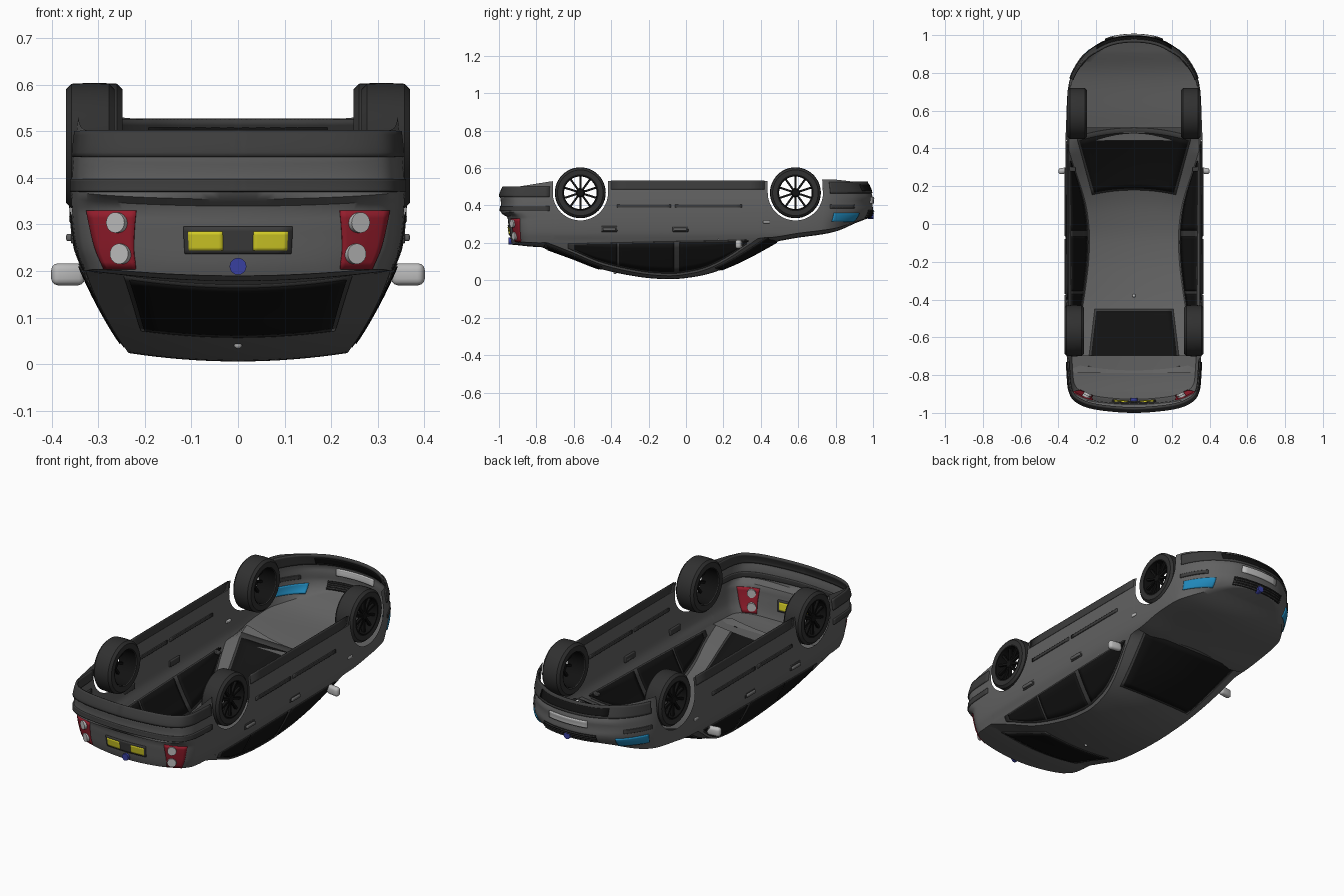
import bpy, bmesh, math
from mathutils import Matrix, Vector

if "Cube" in bpy.data.objects:
    bpy.data.objects.remove(bpy.data.objects["Cube"])


def mat(name, r, g, b):
    m = bpy.data.materials.new(name)
    m.diffuse_color = (r, g, b, 1)
    m.use_nodes = True
    m.node_tree.nodes["Principled BSDF"].inputs["Base Color"].default_value = m.diffuse_color
    return m


PAINT = mat("dark_grey_paint", .12, .12, .12)
RUBBER = mat("rubber", .03, .03, .03)
TRIM = mat("trim", .045, .045, .045)
BLACK = mat("black", .006, .006, .006)
RED = mat("red", .3, .012, .025)
BLUE = mat("lamp_blue", .015, .25, .5)
YELLOW = mat("yellow", .65, .6, .02)
BADGE = mat("badge_blue", .04, .05, .35)
LIGHT = mat("light_grey", .5, .5, .5)


def finish(name, bm, m, mirror=False, solid=0, angle=35):
    bmesh.ops.remove_doubles(bm, verts=bm.verts, dist=1e-5)
    bmesh.ops.dissolve_degenerate(bm, edges=bm.edges, dist=1e-5)
    bmesh.ops.recalc_face_normals(bm, faces=bm.faces)
    me = bpy.data.meshes.new(name)
    bm.to_mesh(me)
    bm.free()
    me.polygons.foreach_set("use_smooth", [True] * len(me.polygons))
    me.set_sharp_from_angle(angle=math.radians(angle))
    me.materials.append(m)
    ob = bpy.data.objects.new(name, me)
    bpy.context.collection.objects.link(ob)
    if solid:
        s = ob.modifiers.new("thickness", 'SOLIDIFY')
        s.thickness, s.offset = solid, 0
    if mirror:
        ob.modifiers.new("mirror", 'MIRROR')
    return ob


def add_grid(bm, rows):
    vs = [[bm.verts.new(p) for p in r] for r in rows]
    for a, b in zip(vs, vs[1:]):
        for i in range(len(a) - 1):
            bm.faces.new((a[i], a[i + 1], b[i + 1], b[i]))


def sheet(name, rows, m, mirror=False, solid=.01):
    bm = bmesh.new()
    add_grid(bm, rows)
    return finish(name, bm, m, mirror, solid)


def lerp(a, b, n):
    return [a + (b - a) * i / n for i in range(n + 1)]


def curve(pts):
    """Smooth 1D curve through points given in rising order."""
    def f(v):
        v = min(max(v, pts[0][0]), pts[-1][0])
        i = max(k for k in range(len(pts) - 1) if pts[k][0] <= v)
        def slope(k):
            a, b = pts[max(k - 1, 0)], pts[min(k + 1, len(pts) - 1)]
            return (b[1] - a[1]) / (b[0] - a[0])
        (x0, y0), (x1, y1) = pts[i], pts[i + 1]
        h = x1 - x0
        t = (v - x0) / h
        return (y0 * (1 + 2 * t) * (1 - t) ** 2 + y1 * t * t * (3 - 2 * t)
                + h * slope(i) * t * (1 - t) ** 2 + h * slope(i + 1) * t * t * (t - 1))
    return f


# The car lies on its roof: rear end at -y, wheels up
hood = curve([(-1, .19), (-.8, .178), (-.1, .19), (.45, .205), (.6, .228), (.8, .255), (.9, .283), (1, .335)])
roof = curve([(-.8, .187), (-.615, .12), (-.455, .06), (-.25, .018), (-.1, .006), (0, .012),
              (.13, .037), (.29, .1), (.45, .185), (.55, .245)])
width = curve([(.17, .9), (.21, .935), (.25, .975), (.33, 1), (.42, 1), (.54, .965)])
rear_in = curve([(.17, .075), (.21, .06), (.3, .045), (.345, .035), (.36, 0), (.45, 0), (.53, .035)])
front_in = curve([(.27, .075), (.3, .055), (.34, .015), (.38, 0), (.44, 0), (.54, .04)])
WHEELS = [(-.565, .317), (.585, .3)]
WZ, ARCH = .468, .148

# Plan outline, nose centre to tail centre
ctrl = [(-.1, .99), (0, 1), (.1, .99), (.18, .96), (.26, .9), (.325, .8), (.35, .7), (.36, .5), (.362, 0),
        (.36, -.5), (.35, -.8), (.335, -.9), (.29, -.95), (.19, -.98), (0, -.995), (-.19, -.98)]
outline = []
for k in range(1, len(ctrl) - 2):
    p = [Vector(c) for c in ctrl[k - 1:k + 3]]
    for t in lerp(0, 1, 10)[:-1]:
        q = .5 * (2 * p[1] + (p[2] - p[0]) * t + (2 * p[0] - 5 * p[1] + 4 * p[2] - p[3]) * t * t
                  + (3 * p[1] - p[0] - 3 * p[2] + p[3]) * t ** 3)
        outline.append((q.x, q.y))
outline.append((0, -.995))


def out_x(y):
    for a, b in zip(outline, outline[1:]):
        if b[1] <= y <= a[1]:
            return a[0] + (b[0] - a[0]) * (a[1] - y) / max(a[1] - b[1], 1e-9)
    return 0


def end_pts(x0, x1, end, n=8):
    half = [p for p in outline if p[1] * end > .6]
    res = []
    for x in lerp(x0, x1, n):
        for a, b in zip(half, half[1:]):
            if min(a[0], b[0]) <= abs(x) <= max(a[0], b[0]):
                t = (abs(x) - a[0]) / ((b[0] - a[0]) or 1)
                res.append((x, a[1] + (b[1] - a[1]) * t))
                break
    return res


def side_pts(y0, y1, n=10):
    return [(out_x(y), y) for y in lerp(y0, y1, n)]


def skin(p, z):
    x, y = p
    w = min(max((abs(y) - .6) / .35, 0), 1) ** 2
    inset = front_in(z) if y > 0 else rear_in(z)
    return (x * width(z), y - math.copysign(inset * w, y), z)


def shoulder(p):
    return hood(p[1]) + .024 * (p[0] / .36) ** 2


def bottom(y):
    for yc, _ in WHEELS:
        if abs(y - yc) <= ARCH + 1e-6:
            return WZ - math.sqrt(max(ARCH ** 2 - (y - yc) ** 2, 0))
    return .53 - max(0, -y - .72) * .15 if y < .72 else .54 - max(0, y - .8) * .1


def patch(name, pts, z0, z1, m, mirror=True, solid=.01):
    sheet(name, [[skin(p, z) for p in pts] for z in lerp(z0, z1, 6)], m, mirror, solid)


# Lower body with wheel arches, bonnet and boot lid
stations = [p for p in outline if all(abs(p[1] - c) > ARCH + .004 for c, _ in WHEELS)]
for c, _ in WHEELS:
    ys = [c + s * (ARCH + .001) for s in (-1, 1)] + [c + ARCH * math.cos(math.pi * i / 24) for i in range(25)]
    stations += [(out_x(y), y) for y in ys]
stations.sort(key=lambda p: -p[1])
bm = bmesh.new()
add_grid(bm, [[skin(p, z) for z in lerp(bottom(p[1]), shoulder(p), 20)] for p in stations])
for keep in (lambda y: y > .44, lambda y: y < -.7):
    rows = []
    for p in filter(lambda q: keep(q[1]), stations):
        x, y, _ = skin(p, shoulder(p))
        rows.append([(x * f, y, hood(p[1]) + .024 * (p[0] * f / .36) ** 2) for f in lerp(1, 0, 8)])
    add_grid(bm, rows)
finish("body_shell", bm, PAINT, True)


# Cabin surfaces
def belt(y):
    return shoulder((out_x(y), y))


def cabin_x(y, z):
    d = belt(y) - z
    return out_x(y) * width(belt(y)) - .42 * d - .7 * d * d


def top_z(x, y):
    return roof(y + .55 * x * x * min(max((y + .1) / .4, 0), 1)) + .33 * x * x


def roof_edge(y):
    z = .1
    for _ in range(15):
        z = min(.5 * z + .5 * top_z(cabin_x(y, z), y), belt(y))
    return z


rows = []
for y in lerp(-.79, .51, 52):
    e = roof_edge(y)
    xe = cabin_x(y, e)
    rows.append([(cabin_x(y, z), y, z) for z in lerp(belt(y), e, 5)]
                + [(xe * f, y, top_z(xe * f, y)) for f in lerp(1, 0, 8)[1:]])
sheet("cabin_shell", rows, PAINT, True, 0)


# Glass and its dark surrounds
def side_glass(name, y0, y1, gap, m, solid):
    rows = []
    for y in lerp(y0, y1, 20):
        a, b = roof_edge(y) + gap, belt(y) - gap * .5
        if a < b:
            rows.append([(cabin_x(y, z), y, z) for z in lerp(a, b, 5)])
    sheet(name, rows, m, True, solid)


def end_glass(name, y0, y1, w0, w1, bow, m, solid):
    rows = []
    for t in lerp(0, 1, 12):
        w, y = w0 + (w1 - w0) * t, y0 + (y1 - y0) * t
        xs = lerp(-w, w, 12)
        rows.append([(x, y - bow * x * x, top_z(x, y - bow * x * x)) for x in xs])
    sheet(name, rows, m, False, solid)


side_glass("side_window_frame", -.63, .43, .013, TRIM, .004)
for n, a, b in (("quarter_window", -.6, -.37), ("rear_side_window", -.355, -.065), ("front_side_window", -.035, .4)):
    side_glass(n, a, b, .022, BLACK, .01)
end_glass("windscreen_frame", .18, .51, .222, .305, .5, TRIM, .004)
end_glass("windscreen", .19, .485, .212, .29, .5, BLACK, .01)
end_glass("rear_window_frame", -.45, -.755, .208, .245, 0, TRIM, .004)
end_glass("rear_window", -.462, -.74, .2, .232, 0, BLACK, .01)

# Bumpers and side mouldings
rear_round = [p for p in outline if p[1] < -.73]
front_round = [p for p in outline if p[1] > .77]
patch("rear_bumper_strip", rear_round, .37, .397, TRIM, solid=.012)
patch("rear_lower_bumper", rear_round, .445, .5, TRIM, solid=.012)
patch("front_lower_bumper", front_round, .465, .525, TRIM, solid=.012)
patch("front_bumper_strip", side_pts(.77, .9), .385, .405, TRIM)
patch("rear_door_moulding", side_pts(-.37, -.08), .388, .405, TRIM)
patch("front_door_moulding", side_pts(-.06, .3), .388, .405, TRIM)
patch("side_sill", side_pts(-.4, .42), .485, .532, TRIM, solid=.006)

# Lamps, grilles and plates
patch("headlamp", [p for p in outline if .79 < p[1] < .93], .315, .36, BLUE)
patch("front_grille", end_pts(-.15, .15, 1, 12), .335, .375, BLACK, False)
for i in range(4):
    z = .34 + i * .01
    patch("grille_bar", end_pts(-.15, .15, 1, 12), z, z + .003, TRIM, False, .018)
patch("lower_grille", end_pts(-.2, .2, 1, 12), .475, .51, BLACK, False, .016)
patch("front_plate", end_pts(-.11, .11, 1), .41, .445, LIGHT, False, .014)
patch("plate_recess", end_pts(-.118, .118, -1), .237, .296, TRIM, False, .008)
for s in (-1, 1):
    patch("rear_plate", end_pts(s * .033 - .075 * (s < 0), s * .033 + .075 * (s > 0), -1), .245, .285, YELLOW, False, .014)
rows = []
for t in lerp(0, 1, 8):
    z = .205 + .125 * t
    rows.append([skin(p, z) for p in end_pts(.235 - .017 * t, .308 + .015 * t, -1)])
sheet("tail_lamp", rows, RED, True)


def disc(name, x, end, z, r, m, mirror):
    bm = bmesh.new()
    x, y, z = skin(end_pts(x, x, end, 1)[0], z)
    tilt = -end * math.atan2(x, .5) if x else 0
    mx = Matrix.Translation((x, y, z)) @ Matrix.Rotation(tilt, 4, 'Z') @ Matrix.Rotation(math.pi / 2, 4, 'X')
    bmesh.ops.create_cone(bm, cap_ends=True, segments=24, radius1=r, radius2=r, depth=.03, matrix=mx)
    finish(name, bm, m, mirror)


for z in (.237, .304):
    disc("tail_lamp_lens", .258, -1, z, .022, LIGHT, True)
disc("rear_badge", 0, -1, .21, .018, BADGE, False)
disc("front_badge", 0, 1, .345, .018, BADGE, False)


# Door handles, indicators and mirrors
def block(name, loc, size, m, bevel, turn=0):
    bm = bmesh.new()
    bmesh.ops.create_cube(bm, size=1, matrix=Matrix.Translation(loc) @ Matrix.Rotation(turn, 4, 'Z')
                          @ Matrix.Diagonal((*size, 1)))
    bmesh.ops.bevel(bm, geom=bm.edges[:], offset=bevel, segments=3, affect='EDGES', profile=.5)
    finish(name, bm, m, True)


for y in (-.41, -.03):
    block("door_handle", (.358, y, .272), (.022, .07, .016), PAINT, .005)
    block("handle_recess", (.353, y, .275), (.012, .085, .032), TRIM, .004)
block("side_indicator", (.357, .43, .312), (.012, .035, .015), LIGHT, .004)
block("door_mirror", (.365, .283, .193), (.072, .032, .047), LIGHT, .014, -.15)
block("mirror_arm", (.328, .29, .208), (.04, .025, .015), TRIM, .004)
bm = bmesh.new()
bmesh.ops.create_uvsphere(bm, u_segments=12, v_segments=8, radius=.009, matrix=Matrix.Translation((0, -.38, .042)))
finish("aerial_base", bm, LIGHT)


# Wheels: turned tyre and rim, spokes and hub
def turned(name, prof, y, x, m):
    rows = [[(x + dx, y + r * math.cos(a), WZ + r * math.sin(a)) for dx, r in prof] for a in lerp(0, 2 * math.pi, 48)]
    return sheet(name, rows, m, True, 0)


TYRE = [(-.052, .094), (-.052, .122), (-.04, .134), (0, .136), (.04, .134), (.052, .122), (.05, .098), (.044, .094), (-.052, .094)]
RIM = [(.05, .1), (.05, .09), (.03, .087), (-.05, .09)]
for (y, x), tag in zip(WHEELS, ("rear", "front")):
    turned(tag + "_tyre", TYRE, y, x, RUBBER)
    turned(tag + "_rim", RIM, y, x, BLACK)
    turned(tag + "_hub", [(.01, 0), (.01, .025), (.035, .025), (.04, .018), (.04, 0)], y, x, BLACK)
    bm = bmesh.new()
    for i in range(10):
        mx = (Matrix.Translation((x + .03, y, WZ)) @ Matrix.Rotation(i * math.pi / 5, 4, 'X')
              @ Matrix.Translation((0, 0, .055)) @ Matrix.Diagonal((.014, .011, .074, 1)))
        bmesh.ops.create_cube(bm, size=1, matrix=mx)
    finish(tag + "_spokes", bm, BLACK, True)
